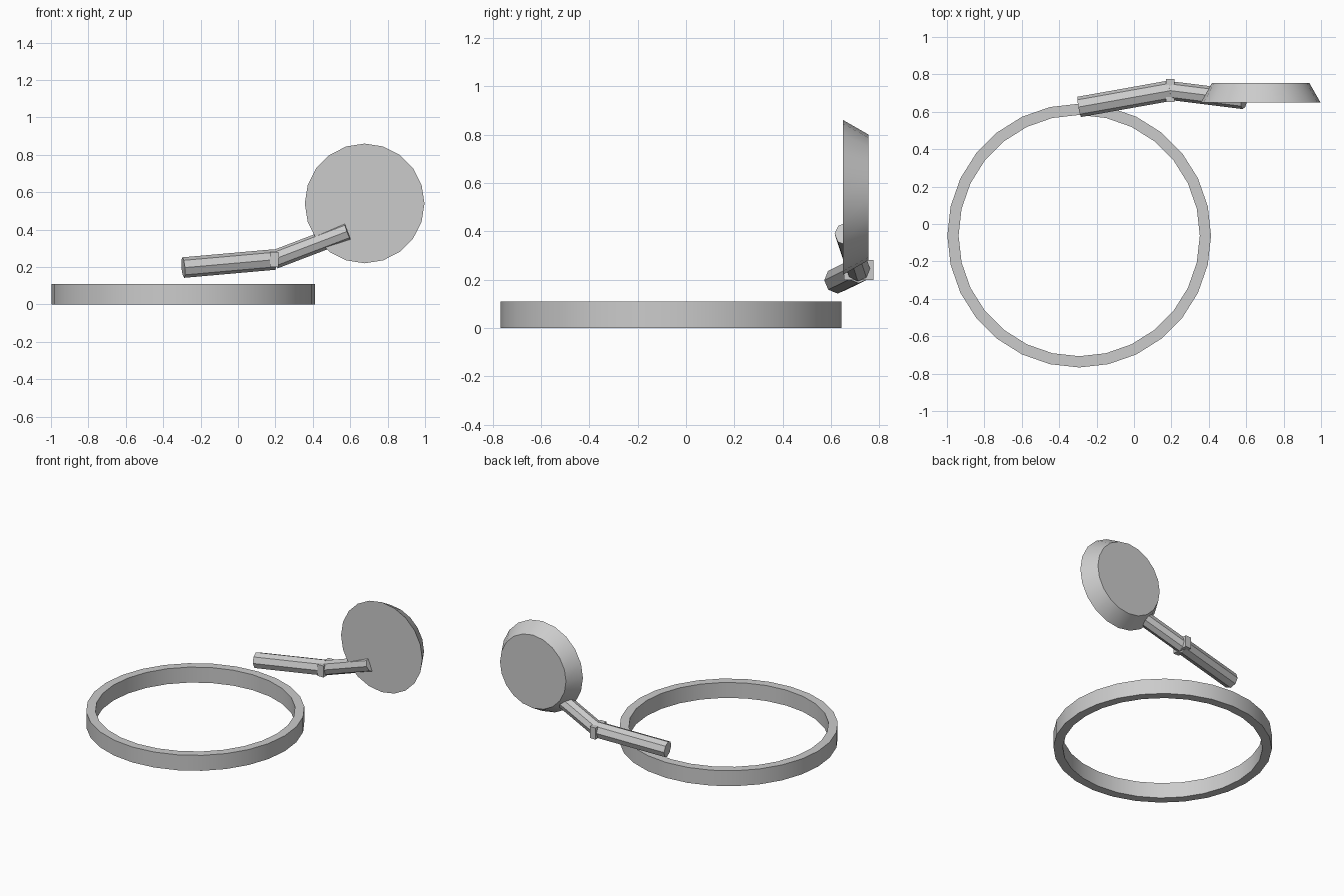
import bpy, math
from mathutils import Vector

cube = bpy.data.objects.get("Cube")
if cube:
    bpy.data.objects.remove(cube)

grey = bpy.data.materials.new("plain_grey")
grey.use_nodes = True
grey.diffuse_color = (0.6, 0.6, 0.6, 1)
grey.node_tree.nodes["Principled BSDF"].inputs["Base Color"].default_value = grey.diffuse_color


def finish(name, smooth=True):
    obj = bpy.context.object
    obj.name = name
    obj.data.materials.append(grey)
    if smooth:
        bpy.ops.object.shade_smooth_by_angle(angle=math.radians(30))
    return obj


def rod(name, start, end, radius):
    """Eight-sided bar between two points."""
    a, b = Vector(start), Vector(end)
    bpy.ops.mesh.primitive_cylinder_add(vertices=8, radius=radius, depth=(b - a).length,
                                        location=(a + b) / 2)
    bpy.context.object.rotation_euler = (b - a).to_track_quat('Z', 'Y').to_euler()
    return finish(name, False)


def lathe(name, profile, sides, location):
    """Closed profile of (radius, z) points swept around z."""
    n = len(profile)
    verts = [(r * math.cos(t), r * math.sin(t), z)
             for t in (math.tau * i / sides for i in range(sides)) for r, z in profile]
    faces = [(i * n + j, (i + 1) % sides * n + j,
              (i + 1) % sides * n + (j + 1) % n, i * n + (j + 1) % n)
             for i in range(sides) for j in range(n)]
    mesh = bpy.data.meshes.new(name)
    mesh.from_pydata(verts, [], faces)
    obj = bpy.data.objects.new(name, mesh)
    bpy.context.collection.objects.link(obj)
    bpy.ops.object.select_all(action='DESELECT')
    obj.select_set(True)
    bpy.context.view_layer.objects.active = obj
    obj.location = location
    return finish(name)


# Flat hoop on the ground
lathe("hoop", [(0.645, 0), (0.705, 0), (0.705, 0.11), (0.645, 0.11)], 28, (-0.293, -0.062, 0))

# Upright tapered disc, wide face to the front
bpy.ops.mesh.primitive_cone_add(vertices=20, radius1=0.32, radius2=0.26, depth=0.105,
                                location=(0.677, 0.702, 0.54),
                                rotation=(-math.pi / 2, 0, 0))
finish("disc")

# Bent arm with a small pin at the elbow
elbow = (0.195, 0.713, 0.24)
rod("lower_arm", (-0.293, 0.626, 0.197), elbow, 0.055)
rod("upper_arm", elbow, (0.588, 0.664, 0.39), 0.05)
bpy.ops.mesh.primitive_cube_add(size=1, location=(0.193, 0.714, 0.24))
bpy.context.object.scale = (0.045, 0.122, 0.082)
finish("elbow_pin", False)
